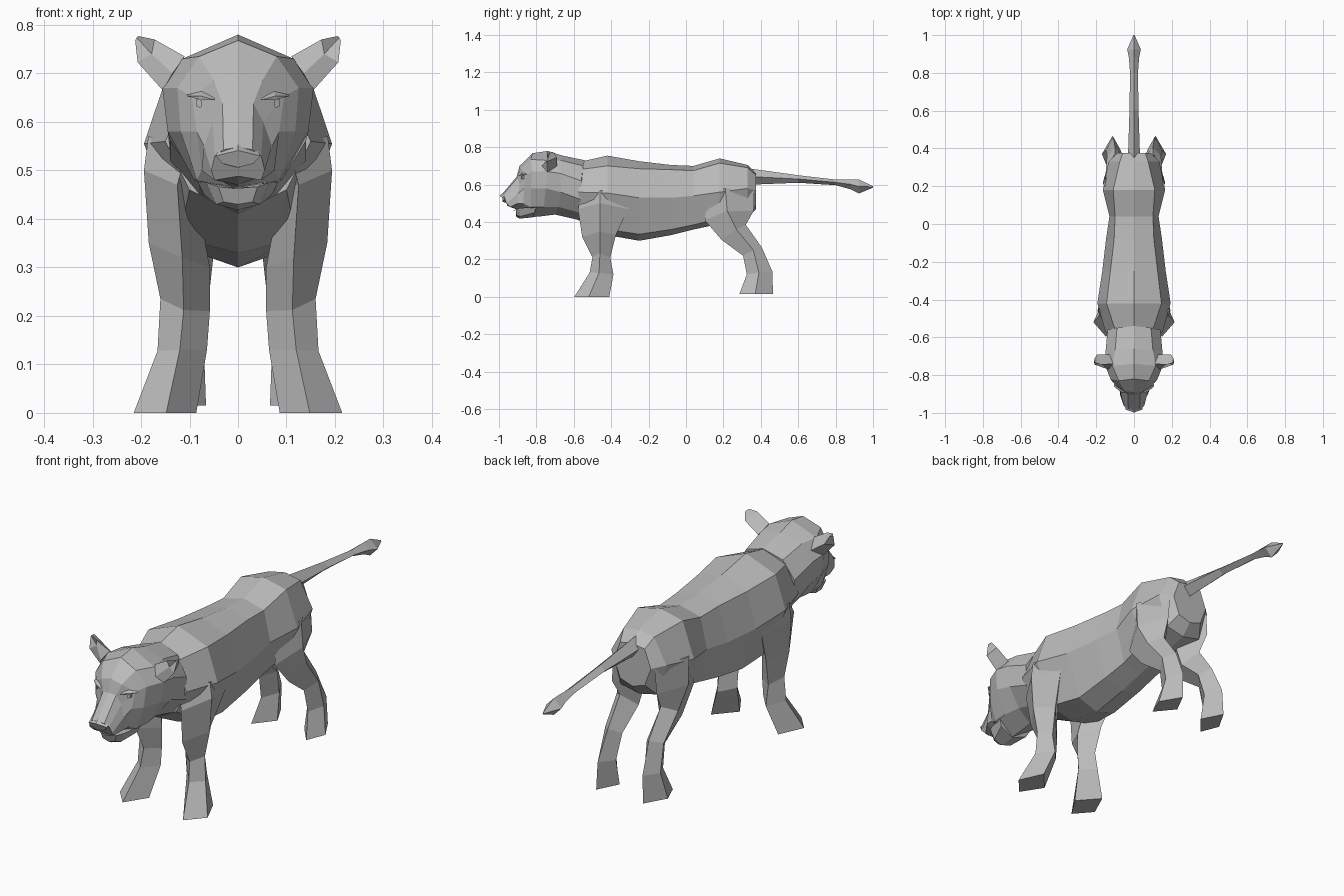
import bpy, bmesh

fur = bpy.data.materials.new("grey_fur")
fur.diffuse_color = (0.5, 0.5, 0.5, 1)


def loft(name, rings):
    """Skin closed rings of points, cap both ends, flat shaded."""
    bm = bmesh.new()
    loops = [[bm.verts.new(p) for p in r] for r in rings]
    for a, b in zip(loops, loops[1:]):
        n = len(a)
        for i in range(n):
            j = (i + 1) % n
            bm.faces.new((a[i], a[j], b[j], b[i]))
    bm.faces.new(loops[0])
    bm.faces.new(loops[-1])
    bmesh.ops.remove_doubles(bm, verts=bm.verts, dist=0.0005)
    bmesh.ops.recalc_face_normals(bm, faces=bm.faces)
    me = bpy.data.meshes.new(name)
    bm.to_mesh(me)
    bm.free()
    me.materials.append(fur)
    ob = bpy.data.objects.new(name, me)
    bpy.context.collection.objects.link(ob)
    return ob


def full(half):
    """Complete a half ring that runs from the top centre to the bottom centre."""
    return half + [(-x, y, z) for x, y, z in reversed(half[1:-1])]


def pair(name, rings):
    """Loft a part on the +x side and its reflection."""
    loft(name + "_left", rings)
    loft(name + "_right", [[(-x, y, z) for x, y, z in r] for r in rings])


# Torso: y, top z, upper x z, side x z, lower x z, belly z
torso = [
    (-.575, .72, .095, .68, .15, .56, .10, .46, .41),
    (-.42, .755, .145, .70, .194, .555, .12, .36, .33),
    (-.25, .725, .125, .685, .168, .53, .10, .335, .30),
    (-.08, .705, .105, .68, .148, .53, .095, .36, .33),
    (.04, .70, .10, .675, .13, .54, .09, .385, .36),
    (.18, .74, .11, .715, .165, .56, .10, .42, .39),
    (.33, .705, .075, .69, .135, .58, .09, .44, .42),
    (.375, .66, .06, .65, .09, .57, .06, .49, .47),
]
loft("torso", [full([(0, y, t), (ux, y, uz), (sx, y, sz), (lx, y, lz), (0, y, b)])
               for y, t, ux, uz, sx, sz, lx, lz, b in torso])

# Skull, from the neck to the brow
brow = [(0, -.89, .70), (.05, -.885, .685), (.095, -.855, .652),
        (.085, -.865, .58), (.075, -.87, .50), (0, -.87, .46)]
skull = [
    [(0, -.54, .73), (.09, -.55, .70), (.14, -.56, .62), (.14, -.56, .52), (.08, -.57, .45), (0, -.57, .41)],
    [(0, -.66, .755), (.10, -.67, .73), (.15, -.67, .66), (.14, -.67, .56), (.08, -.68, .48), (0, -.70, .44)],
    [(0, -.74, .78), (.115, -.75, .73), (.156, -.74, .67), (.145, -.75, .58), (.09, -.76, .48), (0, -.78, .43)],
    [(0, -.82, .768), (.08, -.83, .735), (.125, -.82, .67), (.118, -.83, .58), (.085, -.83, .48), (0, -.85, .425)],
    brow,
]
loft("head", [full(r) for r in skull])

# Muzzle, nose wedge and lower jaw
muzzle = [
    brow,
    [(0, -.905, .643), (.032, -.90, .638), (.052, -.89, .60), (.07, -.90, .55), (.075, -.90, .50), (0, -.91, .47)],
    [(0, -.985, .548), (.03, -.98, .543), (.048, -.97, .53), (.055, -.96, .50), (.048, -.94, .48), (0, -.955, .488)],
]
loft("muzzle", [full(r) for r in muzzle])
loft("nose", [full([(0, -.95, .575), (.035, -.95, .555), (.03, -.95, .515), (0, -.95, .505)]),
              full([(0, -.998, .541), (.046, -.982, .53), (.032, -.98, .514), (0, -.98, .506)])])
loft("lower_jaw", [full([(0, -.80, .47), (.085, -.80, .48), (.07, -.81, .45), (0, -.82, .425)]),
                   full([(0, -.89, .465), (.065, -.89, .475), (.045, -.885, .43), (0, -.89, .418)]),
                   full([(0, -.925, .462), (.04, -.91, .466), (.03, -.905, .435), (0, -.91, .43)])])

# Ears: cupped, flaring outward
pair("ear", [[(.11, -.74, .735), (.135, -.77, .70), (.155, -.74, .665), (.13, -.69, .70)],
             [(.172, -.745, .77), (.178, -.735, .74), (.207, -.745, .723), (.195, -.69, .745)],
             [(.205, -.735, .777), (.209, -.73, .774), (.212, -.73, .768), (.208, -.71, .774)]])

# Eyes and brow ridges: small plates
pair("eye", [[(.074, -.883, .645), (.086, -.876, .647), (.086, -.876, .632), (.076, -.883, .629)],
             [(.074, -.872, .645), (.086, -.865, .647), (.086, -.865, .632), (.076, -.872, .629)]])
pair("brow_ridge", [[(.048, -.896, .645), (.075, -.887, .653), (.105, -.86, .653), (.075, -.885, .645)],
                    [(.048, -.885, .650), (.075, -.872, .663), (.105, -.848, .656), (.075, -.872, .648)]])

# Legs: each ring is front, outside, back, inside
pair("front_leg", [
    [(.10, -.55, .56), (.185, -.46, .57), (.16, -.28, .53), (.10, -.42, .56)],
    [(.125, -.578, .47), (.194, -.46, .50), (.155, -.31, .47), (.09, -.42, .47)],
    [(.115, -.555, .32), (.184, -.46, .35), (.13, -.375, .33), (.058, -.45, .30)],
    [(.112, -.50, .212), (.160, -.46, .235), (.12, -.405, .21), (.058, -.45, .21)],
    [(.12, -.515, .13), (.166, -.465, .128), (.12, -.388, .12), (.064, -.45, .13)],
    [(.148, -.597, 0), (.215, -.52, 0), (.165, -.41, 0), (.086, -.50, 0)],
])
pair("hind_leg", [
    [(.10, .12, .56), (.162, .21, .58), (.10, .365, .58), (.03, .24, .56)],
    [(.11, .10, .41), (.165, .22, .46), (.11, .362, .46), (.03, .24, .43)],
    [(.115, .19, .305), (.15, .27, .36), (.10, .32, .385), (.05, .26, .33)],
    [(.11, .305, .22), (.143, .36, .25), (.10, .405, .265), (.06, .36, .24)],
    [(.115, .325, .12), (.148, .39, .13), (.11, .462, .135), (.07, .39, .13)],
    [(.135, .285, .015), (.170, .37, .015), (.115, .465, .015), (.066, .37, .015)],
])

# Tail: y, half width, top z, bottom z
tail = [(.35, .032, .685, .60), (.60, .024, .65, .61), (.80, .021, .627, .597),
        (.88, .027, .628, .575), (.925, .036, .627, .553), (1.0, .003, .592, .584)]
loft("tail", [[(0, y, t), (w, y, (t + b) / 2), (0, y, b), (-w, y, (t + b) / 2)]
              for y, w, t, b in tail])
